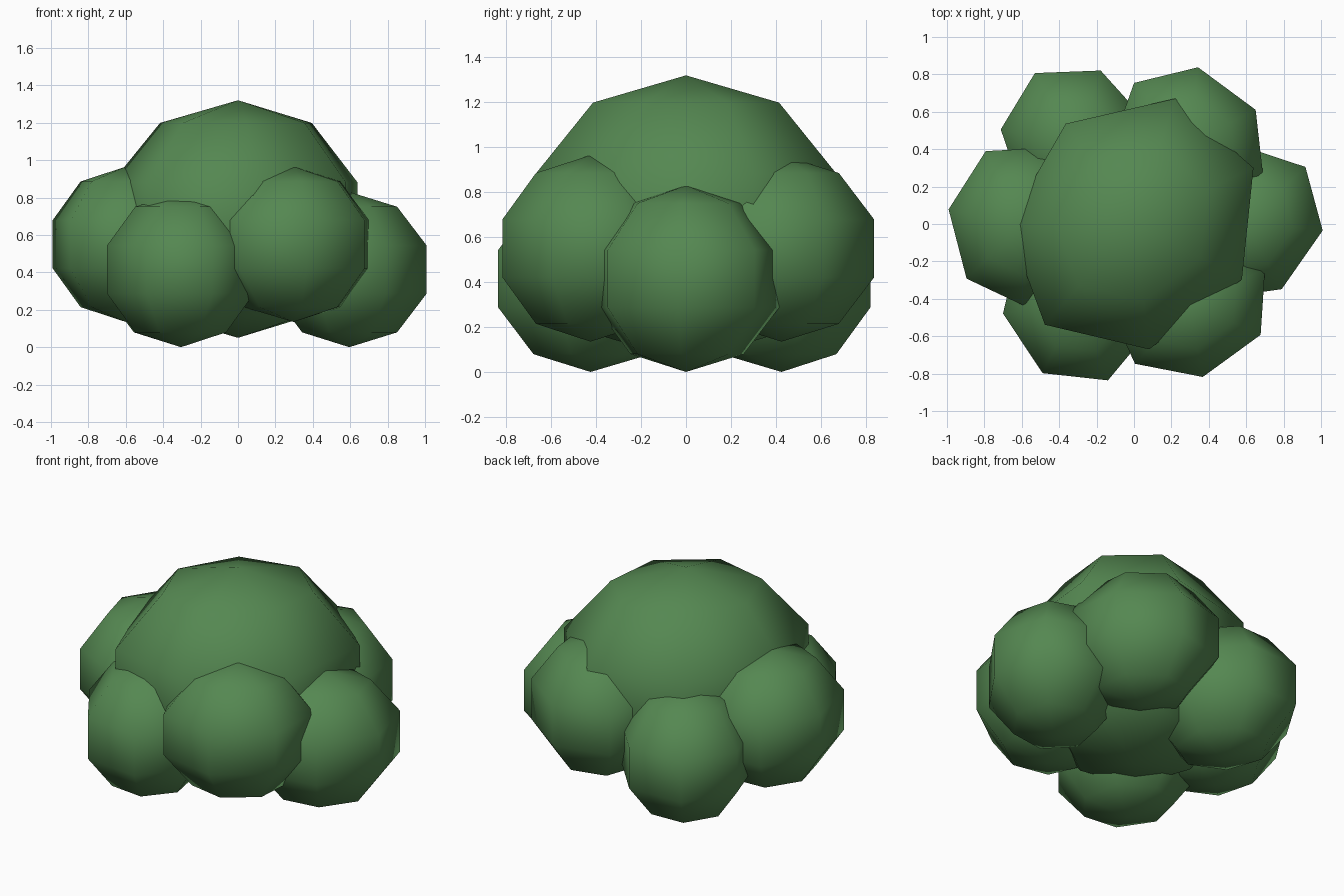
import bpy, bmesh
from math import atan2, radians
from mathutils import Matrix, Vector

cube = bpy.data.objects.get("Cube")
if cube:
    bpy.data.objects.remove(cube, do_unlink=True)

# Single leaf colour
leaf = bpy.data.materials.new("leaf green")
leaf.use_nodes = True
leaf_colour = (0.09, 0.245, 0.083, 1.0)
leaf.diffuse_color = leaf_colour
bsdf = leaf.node_tree.nodes["Principled BSDF"]
bsdf.inputs["Base Color"].default_value = leaf_colour
bsdf.inputs["Roughness"].default_value = 0.9


def foliage_ball(name, centre, radii, turn):
    """Seven-sided, five-band ball, stretched along its own x and turned about z."""
    bm = bmesh.new()
    bmesh.ops.create_uvsphere(bm, u_segments=7, v_segments=5, radius=1.0)
    # Line one column of vertices up with the long axis
    rim = next(v.co for v in bm.verts if v.co.xy.length > 0.5)
    align = Matrix.Rotation(-atan2(rim.y, rim.x), 4, 'Z')
    stretch = Matrix.Diagonal(Vector((*radii, 1.0)))
    place = Matrix.Translation(centre) @ Matrix.Rotation(radians(turn), 4, 'Z')
    bm.transform(place @ stretch @ align)
    for face in bm.faces:
        face.smooth = True
    mesh = bpy.data.meshes.new(name)
    bm.to_mesh(mesh)
    bm.free()
    mesh.materials.append(leaf)
    ball = bpy.data.objects.new(name, mesh)
    bpy.context.collection.objects.link(ball)


# Large central crown
foliage_ball("crown", (0, 0, 0.685), (0.756, 0.678, 0.635), 228.5)

# Ring of six smaller clumps, alternating low and high
LOW, HIGH = 0.415, 0.55
clumps = {
    "clump_left": (0.595, 0, LOW, 43.5),
    "clump_back_left": (0.297, 0.425, HIGH, 132),
    "clump_back_right": (-0.305, 0.425, LOW, 120.5),
    "clump_right": (-0.6, 0, HIGH, 273),
    "clump_front_right": (-0.305, -0.425, LOW, 292),
    "clump_front_left": (0.297, -0.425, HIGH, 24.5),
}
for name, (x, y, z, turn) in clumps.items():
    foliage_ball(name, (x, y, z), (0.466, 0.417, 0.415), turn)
